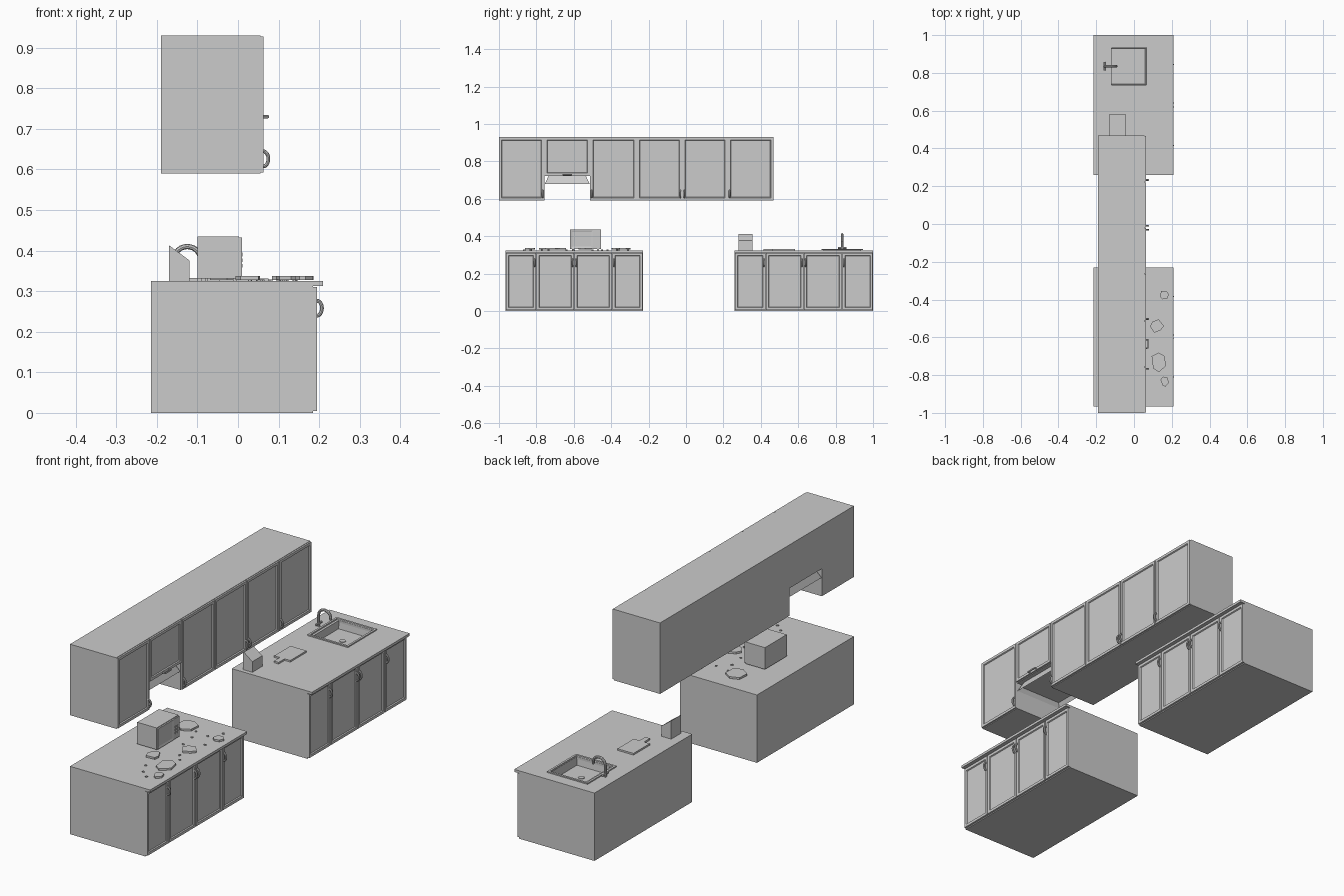
import bpy, bmesh, math, random
from mathutils import Vector

if "Cube" in bpy.data.objects:
    bpy.data.objects.remove(bpy.data.objects["Cube"])
random.seed(4)


def link(name, bm):
    me = bpy.data.meshes.new(name)
    bmesh.ops.recalc_face_normals(bm, faces=bm.faces[:])
    bm.to_mesh(me)
    bm.free()
    ob = bpy.data.objects.new(name, me)
    bpy.context.collection.objects.link(ob)
    return ob


def box_bm(x, y, z):
    bm = bmesh.new()
    bmesh.ops.create_cube(bm, size=1)
    for v in bm.verts:
        for i, r in enumerate((x, y, z)):
            v.co[i] = r[0] if v.co[i] < 0 else r[1]
    return bm


def box(name, x, y, z):
    return link(name, box_bm(x, y, z))


def facing(bm, direction):
    bm.normal_update()
    d = Vector(direction)
    return [f for f in bm.faces if f.normal.dot(d) > 0.9][0]


def sunk(bm, direction, rim, depth):
    # inset the face pointing along direction and push it inwards
    f = facing(bm, direction)
    bmesh.ops.inset_region(bm, faces=[f], thickness=rim)
    for v in f.verts:
        v.co -= Vector(direction) * depth
    return f


def prism(name, pts, offset):
    bm = bmesh.new()
    f = bm.faces.new([bm.verts.new(p) for p in pts])
    ext = bmesh.ops.extrude_face_region(bm, geom=[f])
    bmesh.ops.translate(bm, vec=offset, verts=[v for v in ext["geom"] if isinstance(v, bmesh.types.BMVert)])
    return link(name, bm)


def tube(name, pts, radius):
    cu = bpy.data.curves.new(name, "CURVE")
    cu.dimensions = "3D"
    cu.bevel_depth = radius
    cu.bevel_resolution = 2
    cu.use_fill_caps = True
    sp = cu.splines.new("POLY")
    sp.points.add(len(pts) - 1)
    for p, co in zip(sp.points, pts):
        p.co = (*co, 1)
    ob = bpy.data.objects.new(name, cu)
    bpy.context.collection.objects.link(ob)
    return ob


def cut(ob, cutter):
    m = ob.modifiers.new("cut", "BOOLEAN")
    m.object = cutter
    m.operation = "DIFFERENCE"
    m.solver = "EXACT"
    cutter.hide_render = True
    cutter.hide_viewport = True


def door(name, x, y0, y1, z0, z1, t):
    bm = box_bm((x, x + t), (y0 + .002, y1 - .002), (z0, z1))
    sunk(bm, (1, 0, 0), .018, 0)
    sunk_face = max(bm.faces, key=lambda f: f.calc_area() if f.normal.x > .9 else 0)
    bmesh.ops.inset_region(bm, faces=[sunk_face], thickness=.004)
    for v in sunk_face.verts:
        v.co.x -= .005
    link(name, bm)


def handle(name, x, y, z):
    # bowed pull
    pts = [(x - .002 + .014 * math.sin(a), y, z - .019 * math.cos(a))
           for a in [math.pi * i / 12 for i in range(13)]]
    tube(name, pts, .0045)


# Base units: carcass, worktop lip, four doors with pulls
bases = []
for tag, y0, y1 in (("stove_side", -.965, -.23), ("sink_side", .26, 1.0)):
    profile = [(-.215, 0), (.185, 0), (.185, .313), (.21, .313), (.21, .325), (-.215, .325)]
    bases.append(prism(tag + "_base_unit", [(x, y0, z) for x, z in profile], (0, y1 - y0, 0)))
    w = (y1 - y0)
    edges = [y0 + w * f for f in (0, .224, .5, .776, 1)]
    for i in range(4):
        a, b = edges[i], edges[i + 1]
        door(f"{tag}_door_{i}", .185, a, b, .005, .31, .01)
        handle(f"{tag}_pull_{i}", .195, b - .010 if i < 2 else a + .010, .258)

# Wall units
edges = [-1.0, -.757, -.513, -.264, -.02, .223, .468]
for i in range(6):
    a, b = edges[i], edges[i + 1]
    low = .722 if i == 1 else .59
    box(f"wall_unit_{i}", (-.19, .055), (a, b), (low, .93))
    door(f"wall_door_{i}", .055, a, b, low + .003, .928, .008)
    if i == 1:
        y = (a + b) / 2
        tube("hood_door_pull", [(.06, y - .022, .73), (.074, y - .022, .73),
                                (.074, y + .022, .73), (.06, y + .022, .73)], .004)
    else:
        handle(f"wall_pull_{i}", .063, b - .010 if i in (0, 3) else a + .010, .626)

# Extractor hood: tapered shell, hollow underneath
bm = box_bm((-.19, .055), (-.755, -.515), (.68, .722))
for v in bm.verts:
    if v.co.z > .7:
        v.co.y += .02 if v.co.y < -.63 else -.02
        v.co.x += .02 if v.co.x < 0 else -.02
sunk(bm, (0, 0, -1), .016, .02)
link("extractor_hood", bm)

# Sink: recess, rim and bowl
cut(bases[1], box("sink_cutter", (-.118, .063), (.737, .933), (.28, .4)))
bm = box_bm((-.14, .075), (.725, .945), (.3255, .331))
bmesh.ops.delete(bm, geom=[facing(bm, (0, 0, -1))], context="FACES_ONLY")
f = sunk(bm, (0, 0, 1), .014, 0)
bmesh.ops.inset_region(bm, faces=[f], thickness=.008)
for v in f.verts:
    v.co.z -= .045
link("sink", bm)
bm = bmesh.new()
bmesh.ops.create_cone(bm, cap_ends=True, segments=16, radius1=.014, radius2=.014, depth=.003)
bmesh.ops.translate(bm, vec=(-.03, .835, .2875), verts=bm.verts[:])
link("sink_drain", bm)

# Tap with swan neck, base and levers
neck = [(-.157, .835, .325), (-.157, .835, .37)]
neck += [(-.125 - .032 * math.cos(a), .835, .38 + .03 * math.sin(a))
         for a in [math.pi * i / 12 for i in range(12)]]
neck += [(-.093, .835, .37)]
tube("tap_neck", neck, .0065)
tube("tap_levers", [(-.157, .813, .338), (-.157, .857, .338)], .005)

# Knife block: wedge with sloped slotted top
block = prism("knife_block", [(-.17, .28, .325), (-.12, .28, .325), (-.12, .28, .376), (-.17, .28, .413)],
              (0, .075, 0))

# Chopping board with handle
board = [(-.13, .46), (-.10, .46), (-.10, .415), (-.075, .415), (-.075, .46),
         (-.045, .46), (-.045, .583), (-.13, .583)]
prism("chopping_board", [(x, y, .325) for x, y in board], (0, 0, .008))

# Microwave: body, door with window, keypad and feet
box("microwave_body", (-.10, .003), (-.62, -.455), (.331, .435))
bm = box_bm((.003, .01), (-.618, -.498), (.334, .432))
sunk(bm, (1, 0, 0), .014, .003)
link("microwave_door", bm)
box("microwave_panel", (.003, .009), (-.496, -.457), (.334, .432))
for r in range(3):
    for c in range(2):
        y, z = -.488 + .014 * c, .358 + .014 * r
        box(f"microwave_key_{r}_{c}", (.009, .011), (y, y + .009), (z, z + .009))
for x in (-.09, -.012):
    for y in (-.61, -.475):
        box("microwave_foot", (x, x + .01), (y, y + .01), (.325, .332))


# Flat broken shards on the worktop, with crumbs
def shard(name, cx, cy, rx, ry, n, z, t):
    turn = random.random()
    pts = []
    for i in range(n):
        a = 2 * math.pi * (i + turn + random.uniform(-.2, .2)) / n
        k = random.uniform(.85, 1.12)
        pts.append((cx + k * rx * math.cos(a), cy + k * ry * math.sin(a), z))
    prism(name, pts, (0, 0, t))


shards = [(.162, -.375, .025, .026), (.12, -.54, .035, .035), (.13, -.73, .04, .05),
          (.162, -.833, .024, .028), (-.03, -.345, .045, .052), (.025, -.675, .032, .035)]
for i, s in enumerate(shards):
    shard(f"shard_{i}", *s, 6, .328, .009)
crumbs = [(.14, -.31), (.1, -.37), (.14, -.45), (.11, -.6), (.14, -.64), (.1, -.735),
          (.08, -.83), (.12, -.865), (.05, -.42), (.03, -.36), (.05, -.77), (.06, -.5)]
for i, (x, y) in enumerate(crumbs):
    shard(f"crumb_{i}", x, y, .006, .006, 5, .325, .004)

# Turn the tubes into smooth meshes
bpy.ops.object.select_all(action="DESELECT")
tubes = [o for o in bpy.context.collection.objects if o.type == "CURVE"]
for o in tubes:
    o.select_set(True)
bpy.context.view_layer.objects.active = tubes[0]
bpy.ops.object.convert(target="MESH")
bpy.ops.object.shade_smooth_by_angle()
